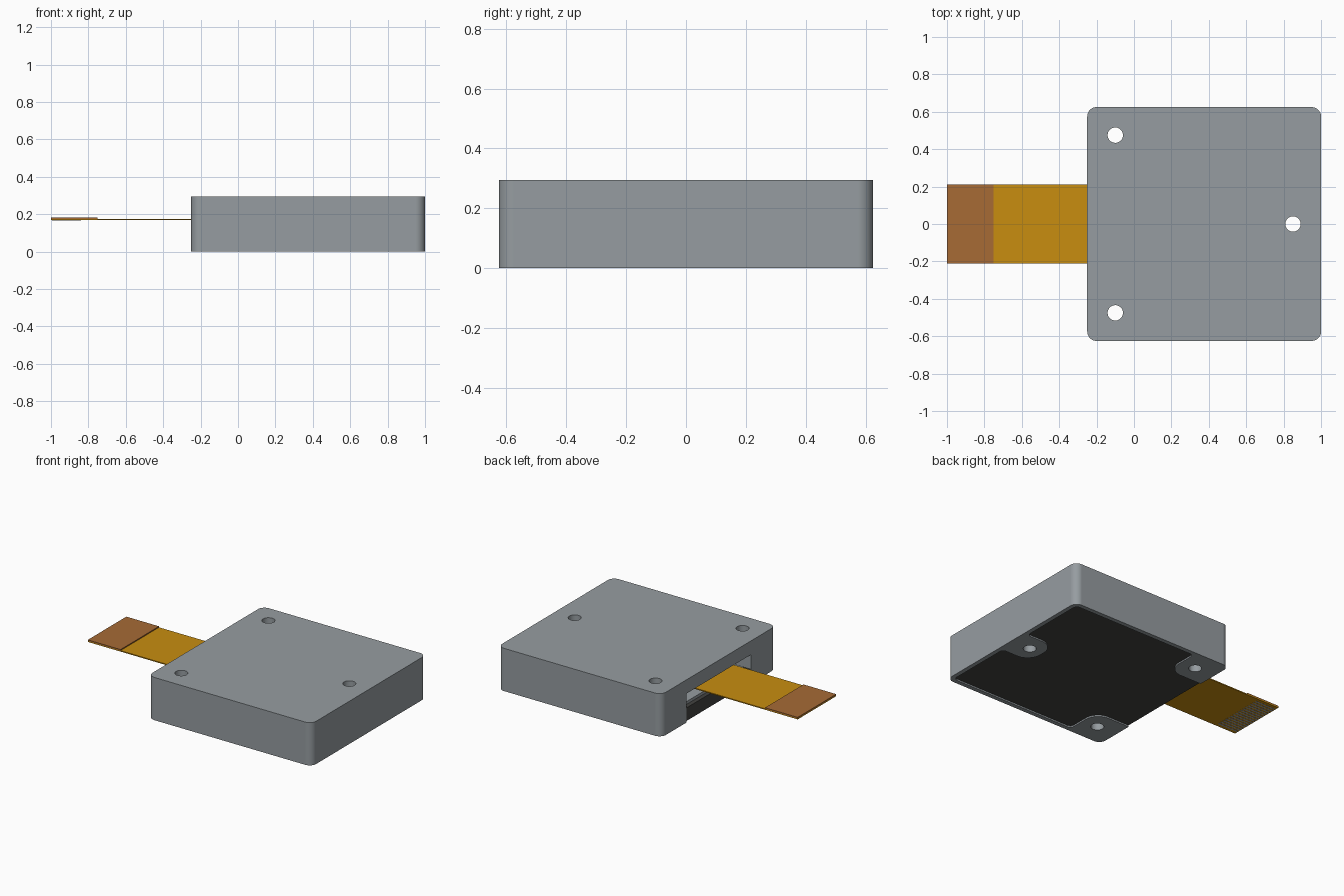
import bpy
import bmesh
from math import tan
from mathutils import Vector

if "Cube" in bpy.data.objects:
    bpy.data.objects.remove(bpy.data.objects["Cube"], do_unlink=True)


def material(name, rgb):
    m = bpy.data.materials.new(name)
    m.use_nodes = True
    m.diffuse_color = (*rgb, 1)
    bsdf = next(n for n in m.node_tree.nodes if n.type == "BSDF_PRINCIPLED")
    bsdf.inputs["Base Color"].default_value = (*rgb, 1)
    bsdf.inputs["Roughness"].default_value = 0.6
    return m


GRAY = material("housing gray", (0.305, 0.335, 0.355))
BLACK = material("cover black", (0.055, 0.055, 0.052))
AMBER = material("ribbon amber", (0.58, 0.27, 0.005))
COPPER = material("stiffener copper", (0.385, 0.145, 0.036))
SILVER = material("contact silver", (0.4, 0.4, 0.4))


def fillet(corners, steps=10):
    """Round each (x, y, radius) corner of a closed outline."""
    out = []
    for i, (x, y, r) in enumerate(corners):
        p = Vector((x, y))
        a = (Vector(corners[i - 1][:2]) - p).normalized()
        b = (Vector(corners[(i + 1) % len(corners)][:2]) - p).normalized()
        if r == 0:
            out.append(p)
            continue
        half = a.angle(b) / 2
        start, end = p + a * r / tan(half), p + b * r / tan(half)
        centre = p + (a + b).normalized() * (start - p).length / (a.dot((a + b).normalized()))
        for k in range(steps + 1):
            d = start.lerp(end, k / steps) - centre
            out.append(centre + d.normalized() * r)
    return out


def prism(name, outline, z0, z1, mat):
    """Extrude a flat outline from z0 up to z1."""
    bm = bmesh.new()
    face = bm.faces.new([bm.verts.new((p[0], p[1], z0)) for p in outline])
    top = bmesh.ops.extrude_face_region(bm, geom=[face])["geom"]
    moved = [v for v in top if isinstance(v, bmesh.types.BMVert)]
    bmesh.ops.translate(bm, verts=moved, vec=(0, 0, z1 - z0))
    bmesh.ops.recalc_face_normals(bm, faces=bm.faces)
    mesh = bpy.data.meshes.new(name)
    bm.to_mesh(mesh)
    bm.free()
    obj = bpy.data.objects.new(name, mesh)
    bpy.context.collection.objects.link(obj)
    mesh.materials.append(mat)
    return obj


def rect(x0, x1, y0, y1, r=0):
    return fillet([(x0, y0, r), (x1, y0, r), (x1, y1, r), (x0, y1, r)])


def activate(obj):
    bpy.ops.object.select_all(action="DESELECT")
    obj.select_set(True)
    bpy.context.view_layer.objects.active = obj


def cut(obj, cutter):
    cutter.hide_render = True
    mod = obj.modifiers.new("cut", "BOOLEAN")
    mod.operation, mod.solver, mod.object = "DIFFERENCE", "EXACT", cutter
    activate(obj)
    bpy.ops.object.modifier_apply(modifier=mod.name)
    bpy.data.objects.remove(cutter, do_unlink=True)


def smooth(obj):
    activate(obj)
    bpy.ops.object.shade_smooth_by_angle(angle=0.6)
    obj.modifiers.new("weighted", "WEIGHTED_NORMAL").keep_sharp = True


def cavity(x_end):
    """Inner outline that leaves a thin rim and a pad around each screw hole."""
    half = [(0.75, 0.12, 0.1), (0.97, 0.12, 0.03), (0.97, 0.595, 0.03),
            (0.015, 0.595, 0.03), (0.015, 0.35, 0.1), (x_end, 0.35, 0)]
    return fillet(half + [(x, -y, r) for x, y, r in reversed(half)])


# Housing: rounded block, open below and towards the ribbon
housing = prism("housing", rect(-0.25, 1, -0.625, 0.625, 0.05), 0, 0.295, GRAY)
cut(housing, prism("cavity_cutter", cavity(-0.3), -0.1, 0.2, GRAY))

# Through holes for the screws
for x, y in [(-0.1, 0.475), (-0.1, -0.475), (0.85, 0)]:
    r = 0.041
    cut(housing, prism("hole_cutter", rect(x - r, x + r, y - r, y + r, r * 0.999), -0.1, 0.4, GRAY))
smooth(housing)

# Bottom cover, slightly recessed, and the board above it
cover = prism("bottom_cover", cavity(-0.249), 0.01, 0.1, BLACK)
smooth(cover)
prism("inner_board", rect(-0.22, 0.7, -0.32, 0.32), 0.1, 0.12, GRAY)

# Ribbon cable with a stiffened tip
W = 0.21
prism("ribbon_cable", rect(-1, 0.1, -W, W), 0.168, 0.175, AMBER)
prism("tip_stiffener", rect(-1, -0.75, -W, W), 0.175, 0.182, COPPER)

# Contact fingers under the tip
COUNT = 16
for i in range(COUNT):
    y = (i - (COUNT - 1) / 2) * 0.024
    prism(f"contact_{i + 1}", rect(-0.995, -0.84, y - 0.006, y + 0.006), 0.167, 0.1685, SILVER)
